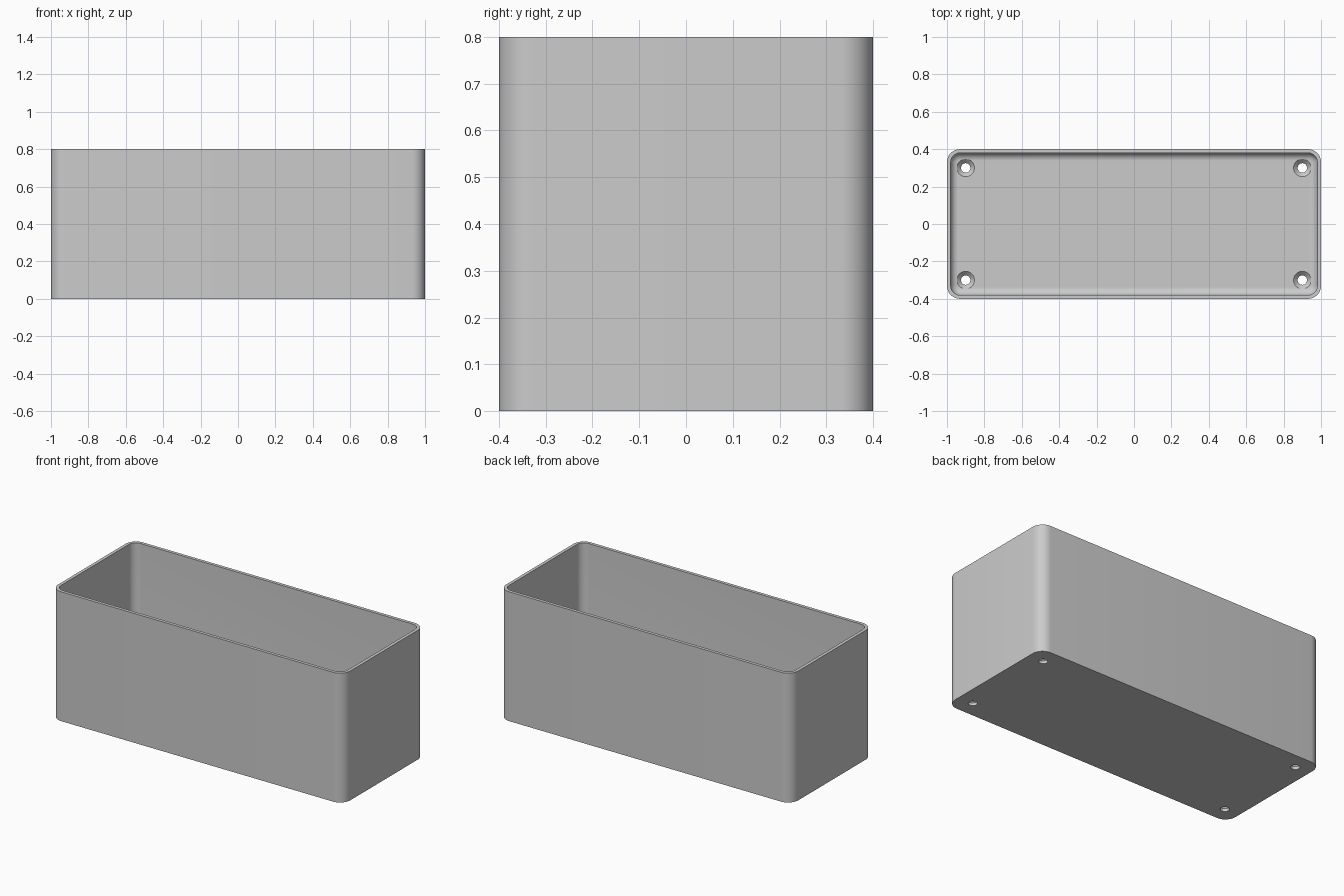
import bpy, bmesh, math

if "Cube" in bpy.data.objects:
    bpy.data.objects.remove(bpy.data.objects["Cube"])

LENGTH, WIDTH, HEIGHT = 2.0, 0.8, 0.8
CORNER, WALL, FLOOR, FILLET = 0.07, 0.02, 0.04, 0.04
STEPS = 10

grey = bpy.data.materials.new("light grey")
grey.use_nodes = True
colour = (0.6, 0.6, 0.6, 1)
grey.diffuse_color = colour
grey.node_tree.nodes["Principled BSDF"].inputs["Base Color"].default_value = colour


def make_object(name, bm):
    bmesh.ops.recalc_face_normals(bm, faces=bm.faces)
    mesh = bpy.data.meshes.new(name)
    bm.to_mesh(mesh)
    bm.free()
    mesh.materials.append(grey)
    obj = bpy.data.objects.new(name, mesh)
    bpy.context.collection.objects.link(obj)
    return obj


def loft(bm, rings):
    """Skin a list of point rings and cap both ends."""
    loops = [[bm.verts.new(p) for p in ring] for ring in rings]
    for a, b in zip(loops, loops[1:]):
        for i in range(len(a)):
            j = (i + 1) % len(a)
            bm.faces.new((a[i], a[j], b[j], b[i]))
    bm.faces.new(loops[0])
    bm.faces.new(loops[-1])


def rounded_rectangle(inset, z):
    radius = CORNER - inset
    cx, cy = LENGTH / 2 - CORNER, WIDTH / 2 - CORNER
    points = []
    for quarter, (sx, sy) in enumerate([(1, 1), (-1, 1), (-1, -1), (1, -1)]):
        for i in range(STEPS + 1):
            a = math.pi / 2 * (quarter + i / STEPS)
            points.append((sx * cx + radius * math.cos(a),
                           sy * cy + radius * math.sin(a), z))
    return points


def circle(x, y, radius, z, sides=40):
    return [(x + radius * math.cos(math.tau * i / sides),
             y + radius * math.sin(math.tau * i / sides), z) for i in range(sides)]


# Open box: outer wall, rim, inner wall, then a fillet into the floor
profile = [(0, 0), (0, HEIGHT), (WALL, HEIGHT)]
for i in range(STEPS + 1):
    a = math.pi / 2 * i / STEPS
    profile.append((WALL + FILLET * (1 - math.cos(a)),
                    FLOOR + FILLET * (1 - math.sin(a))))
bm = bmesh.new()
loft(bm, [rounded_rectangle(d, z) for d, z in profile])
box = make_object("open_box", bm)

# Countersunk screw holes near the four floor corners
HOLE, SINK = 0.025, 0.047
bm = bmesh.new()
for x in (-0.9, 0.9):
    for y in (-0.3, 0.3):
        loft(bm, [circle(x, y, r, z) for r, z in (
            (HOLE, -0.05), (HOLE, FLOOR - (SINK - HOLE)),
            (SINK, FLOOR), (SINK, FLOOR + 0.05))])
cutter = make_object("screw_hole_cutter", bm)

cut = box.modifiers.new("screw holes", 'BOOLEAN')
cut.operation = 'DIFFERENCE'
cut.solver = 'EXACT'
cut.object = cutter
bpy.ops.object.select_all(action='DESELECT')
box.select_set(True)
bpy.context.view_layer.objects.active = box
bpy.ops.object.modifier_apply(modifier=cut.name)
bpy.data.objects.remove(cutter)
bpy.ops.object.shade_smooth_by_angle(angle=math.radians(30))
